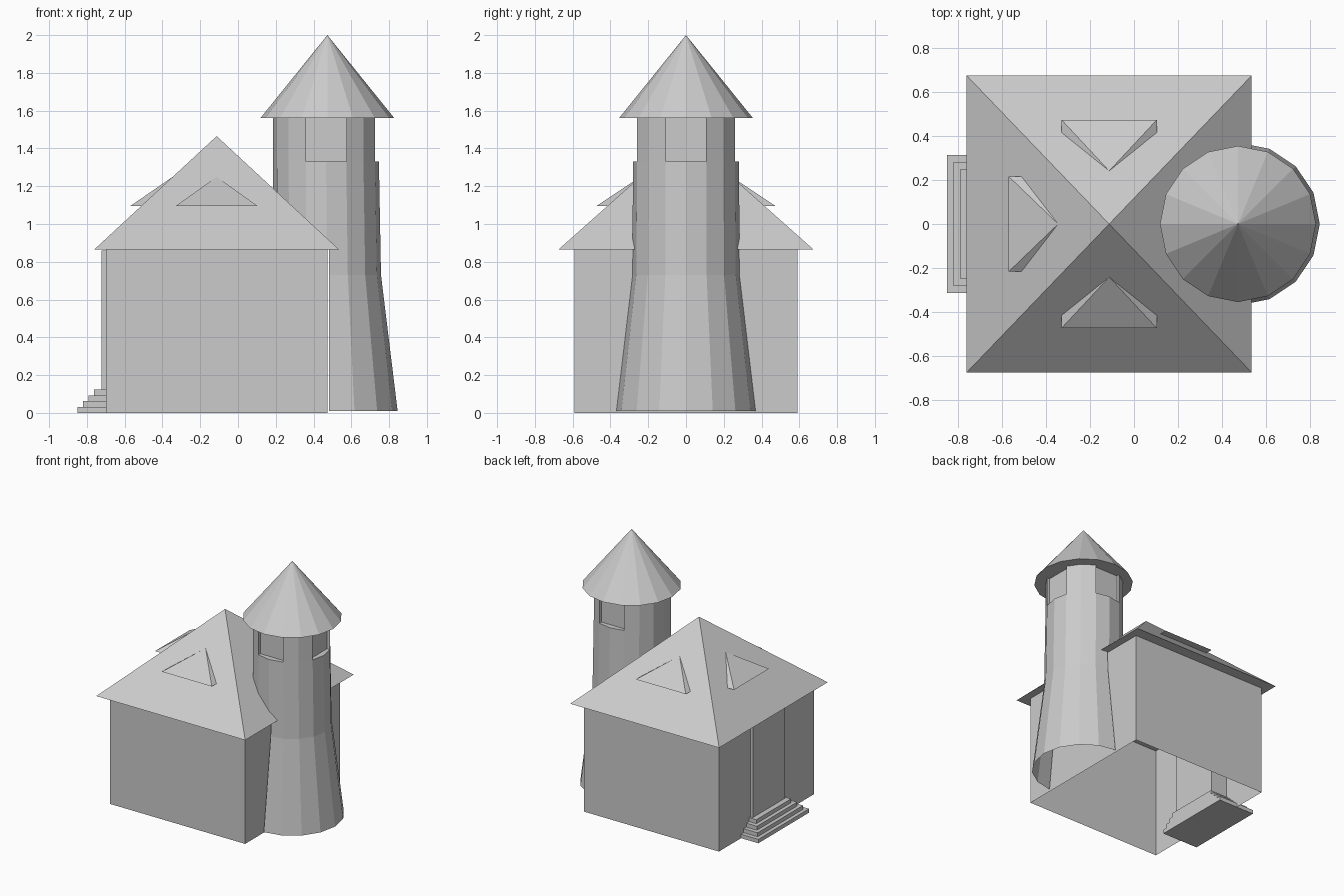
import bpy, bmesh, math
from mathutils import Vector

if "Cube" in bpy.data.objects:
    bpy.data.objects.remove(bpy.data.objects["Cube"], do_unlink=True)

stone = bpy.data.materials.new("plain_grey")
stone.use_nodes = True
stone.diffuse_color = (0.6, 0.6, 0.6, 1)
stone.node_tree.nodes["Principled BSDF"].inputs["Base Color"].default_value = (0.6, 0.6, 0.6, 1)


def finish(name, bm):
    mesh = bpy.data.meshes.new(name)
    bm.to_mesh(mesh)
    bm.free()
    mesh.materials.append(stone)
    obj = bpy.data.objects.new(name, mesh)
    bpy.context.collection.objects.link(obj)
    return obj


def box(name, lo, hi, open_bottom=False):
    bm = bmesh.new()
    bmesh.ops.create_cube(bm, size=1)
    for v in bm.verts:
        v.co = [lo[i] if v.co[i] < 0 else hi[i] for i in range(3)]
    if open_bottom:
        bm.normal_update()
        floor = [f for f in bm.faces if f.normal.z < -0.9]
        bmesh.ops.delete(bm, geom=floor, context='FACES_ONLY')
    return finish(name, bm)


def hull(name, points):
    bm = bmesh.new()
    for p in points:
        bm.verts.new(p)
    bmesh.ops.convex_hull(bm, input=bm.verts[:])
    bmesh.ops.dissolve_limit(bm, angle_limit=0.01, verts=bm.verts[:], edges=bm.edges[:])
    bmesh.ops.recalc_face_normals(bm, faces=bm.faces[:])
    return finish(name, bm)


# House walls and hipped roof
MID_X, EAVE, PEAK = -0.113, 0.865, 1.465
HALF_X, HALF_Y = 0.648, 0.675
box("house_walls", (-0.70, -0.59, 0), (0.475, 0.59, EAVE), open_bottom=True)
hull("house_roof", [(MID_X + sx * HALF_X, sy * HALF_Y, EAVE) for sx in (-1, 1) for sy in (-1, 1)]
     + [(MID_X, 0, PEAK)])


# Triangular dormers on three roof slopes
def dormer(name, out, half):
    across = Vector((-out.y, out.x, 0))
    centre = Vector((MID_X, 0, 0))
    low, high = 1.095, 1.25
    on_slope = lambda z: half * (PEAK - z) / (PEAK - EAVE)
    pts = [centre + out * on_slope(high) + Vector((0, 0, high))]
    for side in (-0.217, 0.217):
        for reach in (on_slope(low), on_slope(low) + 0.058):
            pts.append(centre + out * reach + across * side + Vector((0, 0, low)))
    hull(name, pts)


dormer("front_dormer", Vector((0, -1, 0)), HALF_Y)
dormer("back_dormer", Vector((0, 1, 0)), HALF_Y)
dormer("side_dormer", Vector((-1, 0, 0)), HALF_X)

# Doorway and entrance steps
box("doorway", (-0.722, -0.2, 0.12), (-0.56, 0.2, 0.86))
for i in range(4):
    box(f"step_{i + 1}", (-0.85 + 0.029 * i, -0.315 + 0.033 * i, 0.031 * i),
        (-0.54, 0.315 - 0.033 * i, 0.031 * (i + 1)))

# Flared tower shell: radius, height and centre of each ring
SIDES = 16
RINGS = [(0.37, 0.01, 0.475), (0.285, 0.73, 0.472), (0.28, 1.33, 0.466), (0.28, 1.56, 0.466)]
bm = bmesh.new()
rings = []
for r, z, cx in RINGS:
    rings.append([bm.verts.new((cx + r * math.cos(math.tau * k / SIDES),
                                r * math.sin(math.tau * k / SIDES), z)) for k in range(SIDES)])
panes = {0: [], 4: [], 12: []}
for j, (a, b) in enumerate(zip(rings, rings[1:])):
    for k in range(SIDES):
        n = (k + 1) % SIDES
        face = bm.faces.new((a[k], a[n], b[n], b[k]))
        for corner in panes:
            if j == 2 and corner in (k, n):
                panes[corner].append(face)

# Recessed flat windows on three sides of the tower
for corner, faces in panes.items():
    out = Vector((round(math.cos(math.tau * corner / SIDES)),
                  round(math.sin(math.tau * corner / SIDES)), 0))
    centre = Vector((RINGS[-1][2], 0, 0))
    new = bmesh.ops.extrude_face_region(bm, geom=faces)["geom"]
    bmesh.ops.delete(bm, geom=[f for f in faces if f.is_valid], context='FACES_ONLY')
    for v in new:
        if isinstance(v, bmesh.types.BMVert):
            v.co += out * (0.235 - (v.co - centre).dot(out))

# Trim the tower where it stands inside the house
CUT = 0.483
for co, no in (((0, 0, EAVE), (0, 0, 1)), ((CUT, 0, 0), (1, 0, 0))):
    bmesh.ops.bisect_plane(bm, geom=bm.verts[:] + bm.edges[:] + bm.faces[:],
                           plane_co=co, plane_no=no)
inside = [f for f in bm.faces
          if f.calc_center_median().x < CUT and f.calc_center_median().z < EAVE]
bmesh.ops.delete(bm, geom=inside, context='FACES')
finish("tower", bm)

# Conical tower roof
hull("tower_roof", [(0.473 + 0.355 * math.cos(math.tau * k / SIDES),
                     0.355 * math.sin(math.tau * k / SIDES), 1.56) for k in range(SIDES)]
     + [(0.473, 0, 2.0)])
